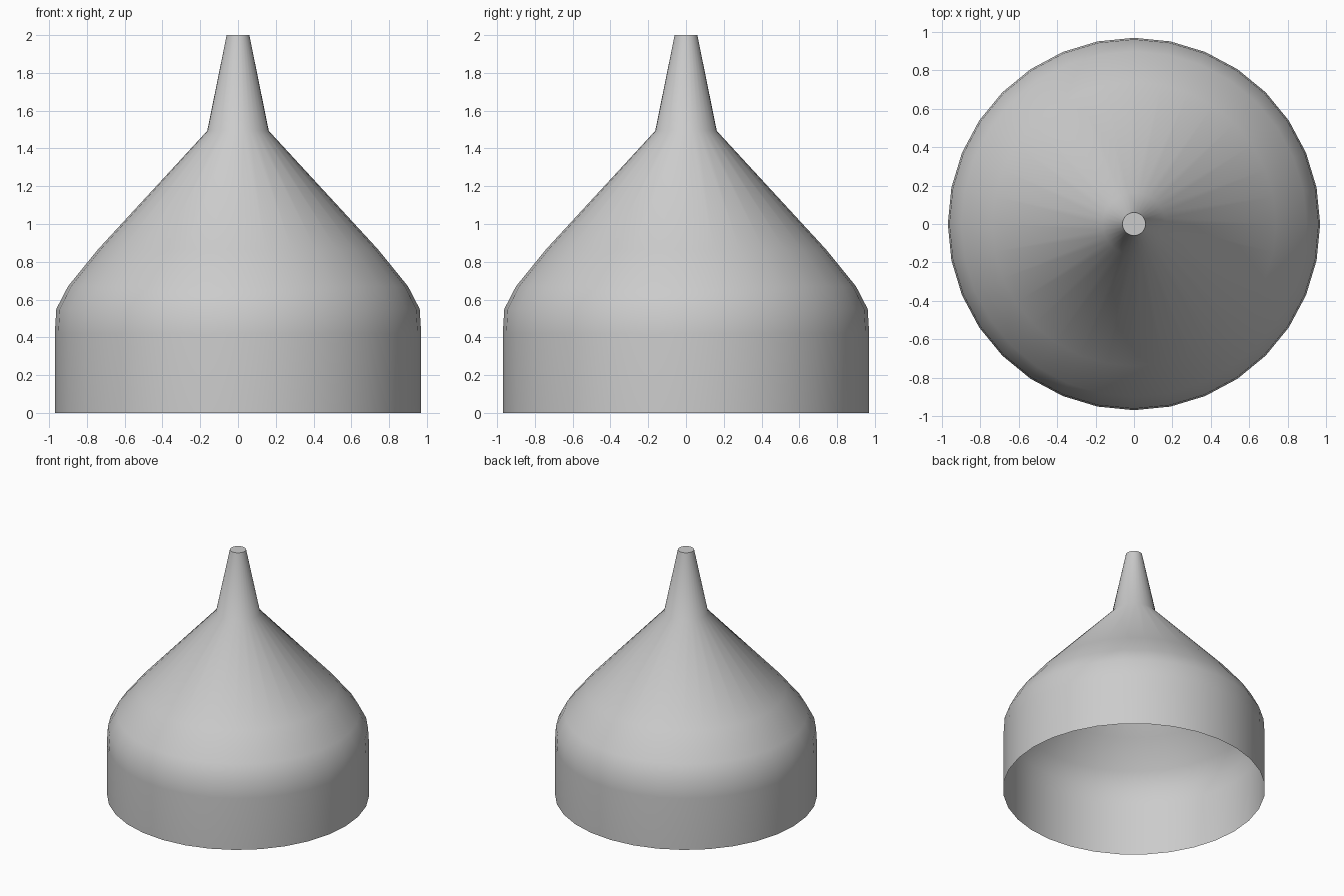
import bpy, bmesh, math

if "Cube" in bpy.data.objects:
    bpy.data.objects.remove(bpy.data.objects["Cube"])

SIDES = 32
# (radius, height) from the open rim up to the spout tip
PROFILE = [(0.97, 0.0), (0.97, 0.42), (0.962, 0.55), (0.90, 0.67),
           (0.74, 0.867), (0.163, 1.493), (0.06, 2.0)]

# Thin lathed shell, open at the bottom
bm = bmesh.new()
rings = [[bm.verts.new((r * math.cos(math.tau * i / SIDES),
                        r * math.sin(math.tau * i / SIDES), z))
          for i in range(SIDES)] for r, z in PROFILE]
for low, high in zip(rings, rings[1:]):
    for i in range(SIDES):
        j = (i + 1) % SIDES
        bm.faces.new((low[i], low[j], high[j], high[i]))

# Flat cap on the spout tip
bm.faces.new(rings[-1])

mesh = bpy.data.meshes.new("funnel_shell")
bm.to_mesh(mesh)
bm.free()
funnel = bpy.data.objects.new("funnel_shell", mesh)
bpy.context.collection.objects.link(funnel)

# Smooth walls, sharp cap edge
bpy.context.view_layer.objects.active = funnel
funnel.select_set(True)
bpy.ops.object.shade_smooth_by_angle(angle=math.radians(50))
